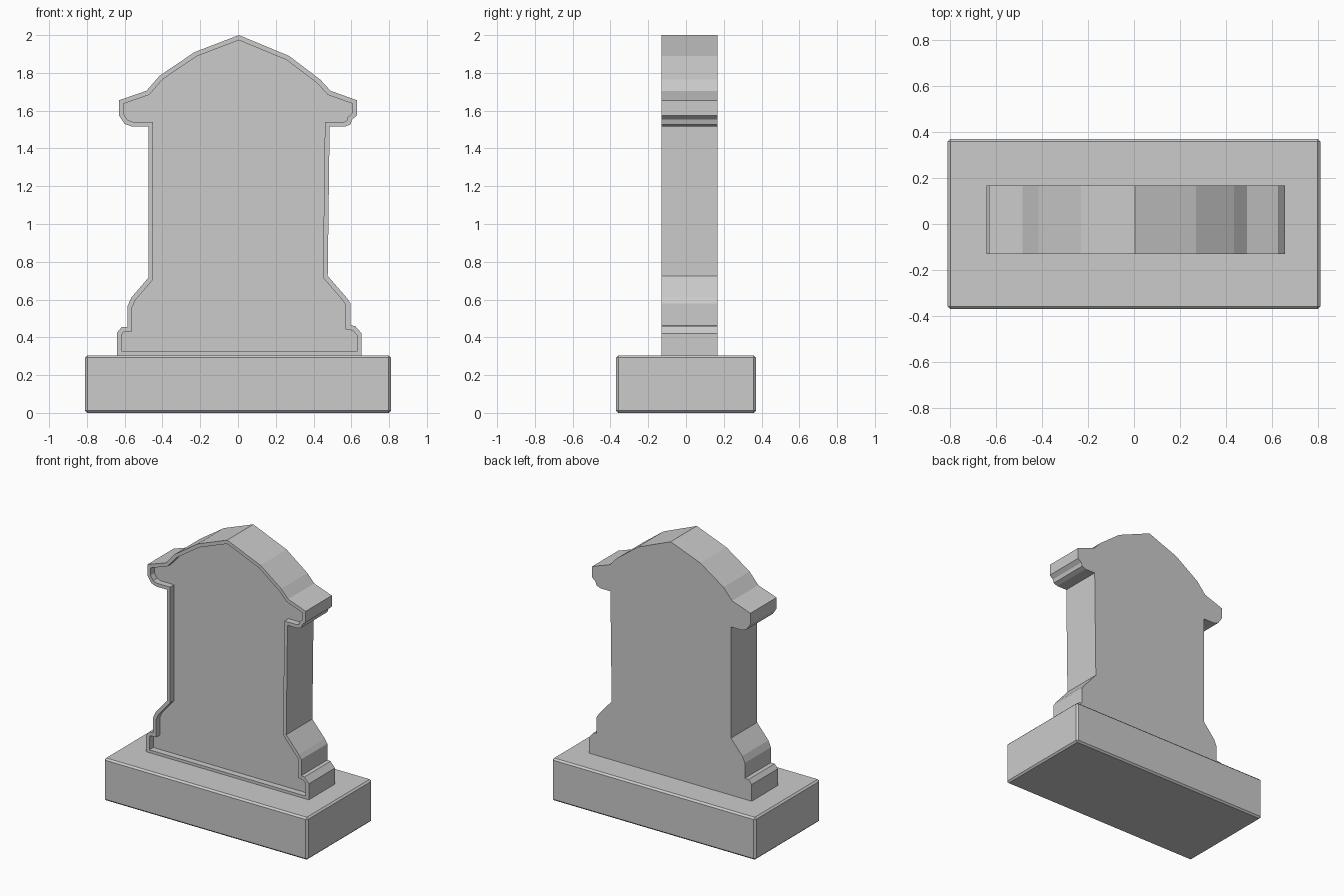
import bpy, bmesh
from mathutils import Vector

if "Cube" in bpy.data.objects:
    bpy.data.objects.remove(bpy.data.objects["Cube"])


def make_object(name, bm):
    bmesh.ops.recalc_face_normals(bm, faces=bm.faces[:])
    mesh = bpy.data.meshes.new(name)
    bm.to_mesh(mesh)
    bm.free()
    obj = bpy.data.objects.new(name, mesh)
    bpy.context.collection.objects.link(obj)
    return obj


# Plinth: box with slightly worn edges
bm = bmesh.new()
bmesh.ops.create_cube(bm, size=1)
bmesh.ops.scale(bm, vec=(1.62, 0.74, 0.305), verts=bm.verts[:])
bmesh.ops.translate(bm, vec=(0, 0, 0.1525), verts=bm.verts[:])
bmesh.ops.bevel(bm, geom=bm.edges[:], offset=0.012, segments=1, affect='EDGES')
make_object("plinth", bm)

# Headstone outline (x, z), slightly uneven from side to side
outline = [
    (0.005, 2.0), (0.27, 1.89), (0.435, 1.765), (0.49, 1.705), (0.63, 1.655),
    (0.63, 1.575), (0.603, 1.552), (0.595, 1.527), (0.565, 1.515), (0.485, 1.515),
    (0.475, 0.725), (0.575, 0.61), (0.595, 0.58), (0.595, 0.463), (0.62, 0.46),
    (0.655, 0.42), (0.655, 0.30), (-0.64, 0.30), (-0.64, 0.425), (-0.615, 0.455),
    (-0.585, 0.455), (-0.585, 0.565), (-0.565, 0.61), (-0.475, 0.715),
    (-0.475, 1.515), (-0.56, 1.515), (-0.60, 1.53), (-0.63, 1.575),
    (-0.63, 1.655), (-0.485, 1.705), (-0.415, 1.785), (-0.23, 1.91),
]
FRONT, BACK, RIM, RECESS = -0.13, 0.167, 0.025, 0.045

# Headstone: extruded outline with a raised rim around a recessed front panel
bm = bmesh.new()
back = bm.faces.new([bm.verts.new((x, BACK, z)) for x, z in outline])
ext = bmesh.ops.extrude_face_region(bm, geom=[back], use_keep_orig=True)
front_verts = [g for g in ext["geom"] if isinstance(g, bmesh.types.BMVert)]
bmesh.ops.translate(bm, vec=(0, FRONT - BACK, 0), verts=front_verts)
bmesh.ops.recalc_face_normals(bm, faces=bm.faces[:])
panel = next(f for f in bm.faces if len(f.verts) > 4 and f.calc_center_median().y < 0)
bmesh.ops.inset_region(bm, faces=[panel], thickness=RIM, use_even_offset=True)

# Push the panel back with its own vertical side walls
ext = bmesh.ops.extrude_discrete_faces(bm, faces=[panel])
bmesh.ops.translate(bm, vec=Vector((0, RECESS, 0)), verts=ext["faces"][0].verts[:])
make_object("headstone", bm)
